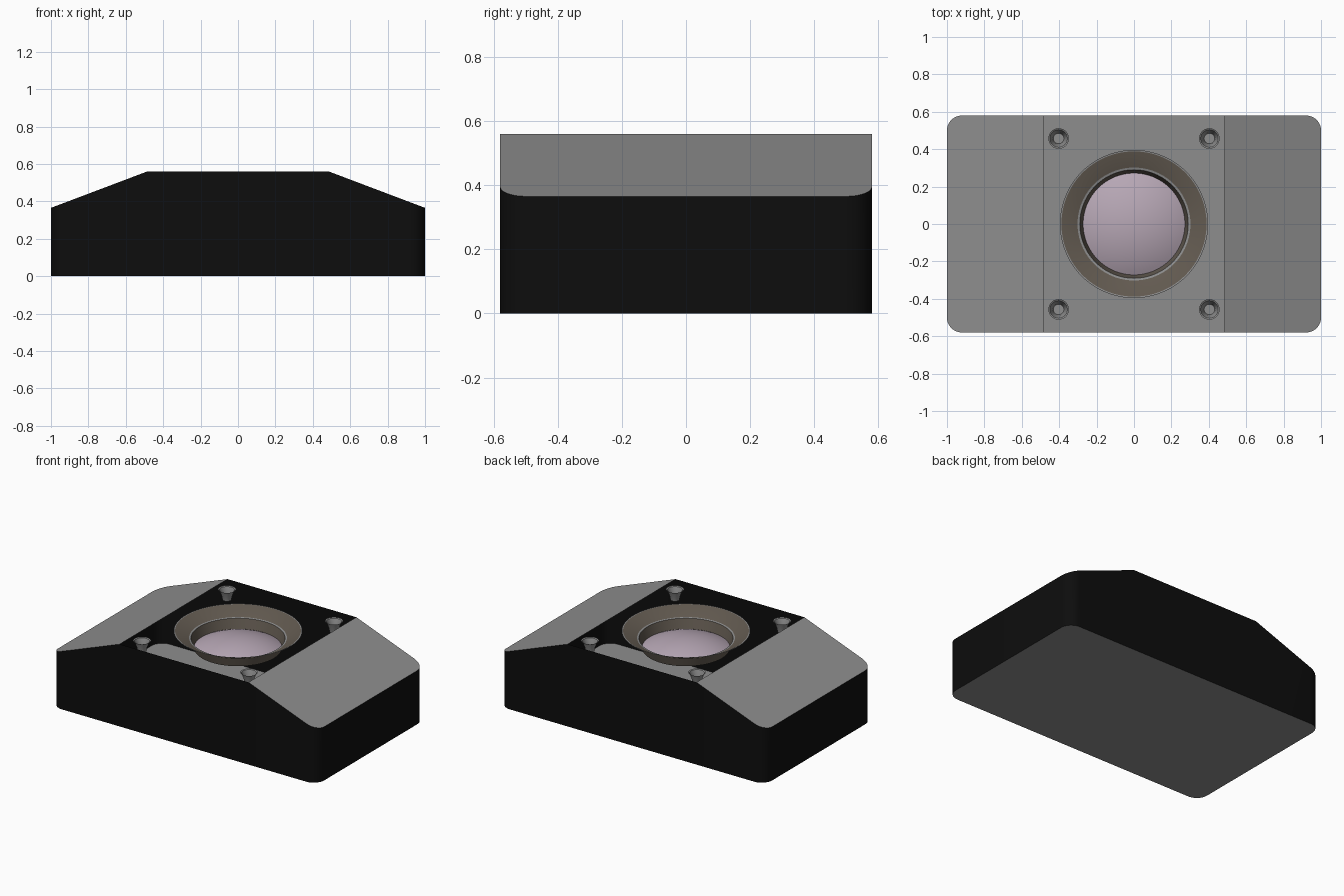
import bpy, bmesh, math

if "Cube" in bpy.data.objects:
    bpy.data.objects.remove(bpy.data.objects["Cube"])

HX, HY, H = 1.0, 0.58, 0.56      # half length, half depth, height
FLAT, R = 0.485, 0.08            # half width of the open top, plan corner radius


def material(name, rgb):
    m = bpy.data.materials.new(name)
    m.diffuse_color = (*rgb, 1)
    m.use_nodes = True
    m.node_tree.nodes["Principled BSDF"].inputs["Base Color"].default_value = m.diffuse_color
    return m


BLACK = material("black", (0.004, 0.004, 0.004))
GREY = material("grey", (0.27, 0.27, 0.27))
BROWN = material("dark_bronze", (0.125, 0.104, 0.082))
LILAC = material("lilac_glass", (0.47, 0.385, 0.46))


def finish(bm, name, mats, angle=30):
    me = bpy.data.meshes.new(name)
    bm.to_mesh(me)
    bm.free()
    ob = bpy.data.objects.new(name, me)
    bpy.context.collection.objects.link(ob)
    for m in mats:
        me.materials.append(m)
    bpy.ops.object.select_all(action='DESELECT')
    ob.select_set(True)
    bpy.context.view_layer.objects.active = ob
    bpy.ops.object.shade_smooth_by_angle(angle=math.radians(angle))
    return ob


def lathe(name, profile, mats, centre=(0, 0), seg=64):
    """Revolve (radius, z, material index) points, listed from outside to inside."""
    bm = bmesh.new()
    rings = []
    for r, z, _ in profile:
        n = seg if r > 0 else 1
        rings.append([bm.verts.new((centre[0] + r * math.cos(2 * math.pi * j / seg),
                                    centre[1] + r * math.sin(2 * math.pi * j / seg), z))
                      for j in range(n)])
    for (a, b, p) in zip(rings, rings[1:], profile):
        for j in range(seg):
            k = (j + 1) % seg
            vs = [a[j], a[k], b[0]] if len(b) == 1 else [a[j], a[k], b[k], b[j]]
            bm.faces.new(vs).material_index = p[2]
    return finish(bm, name, mats)


# Housing: black walls, grey floor and sloping end panels, open in the middle of the top
def arc(cx, cy, start):
    return [(cx + R * math.cos(math.radians(start + 90 * i / 10)),
             cy + R * math.sin(math.radians(start + 90 * i / 10))) for i in range(11)]


right = ([(FLAT, -HY)] + arc(HX - R, -HY + R, -90) + arc(HX - R, HY - R, 0) + [(FLAT, HY)])
outline = right + [(-x, -y) for x, y in right]

bm = bmesh.new()
low = [bm.verts.new((x, y, 0)) for x, y in outline]
top = [bm.verts.new((x, y, H - 0.378 * (abs(x) - FLAT))) for x, y in outline]
n, half = len(outline), len(right)
for i in range(n):
    k = (i + 1) % n
    bm.faces.new([low[i], low[k], top[k], top[i]]).material_index = 0
for vs in (low[::-1], top[:half], top[half:]):
    bm.faces.new(vs).material_index = 1
finish(bm, "housing", [BLACK, GREY])

# Lens bezel: conical dish with two thin grey lips and a steep inner wall
lathe("lens_bezel", [(0.396, H, 1), (0.388, H, 0), (0.302, 0.512, 1),
                     (0.29, 0.51, 0), (0.272, 0.445, 0)], [BROWN, GREY], seg=96)

# Lens: shallow dome
RIM, RISE = 0.272, 0.065
ball = (RIM ** 2 + RISE ** 2) / (2 * RISE)
dome = [(RIM * (1 - i / 14), 0) for i in range(15)]
dome = [(r, 0.445 + RISE - ball + math.sqrt(ball ** 2 - r ** 2), 0) for r, _ in dome]
lathe("lens", dome, [LILAC], seg=96)

# Countersunk screw sockets in the four corners
for sx in (-1, 1):
    for sy in (-1, 1):
        lathe("screw_socket", [(0.055, H, 0), (0.047, H - 0.004, 0), (0.032, H - 0.045, 0),
                               (0.028, H - 0.07, 0), (0, H - 0.07, 0)],
              [GREY], (0.403 * sx, 0.457 * sy), 32)
